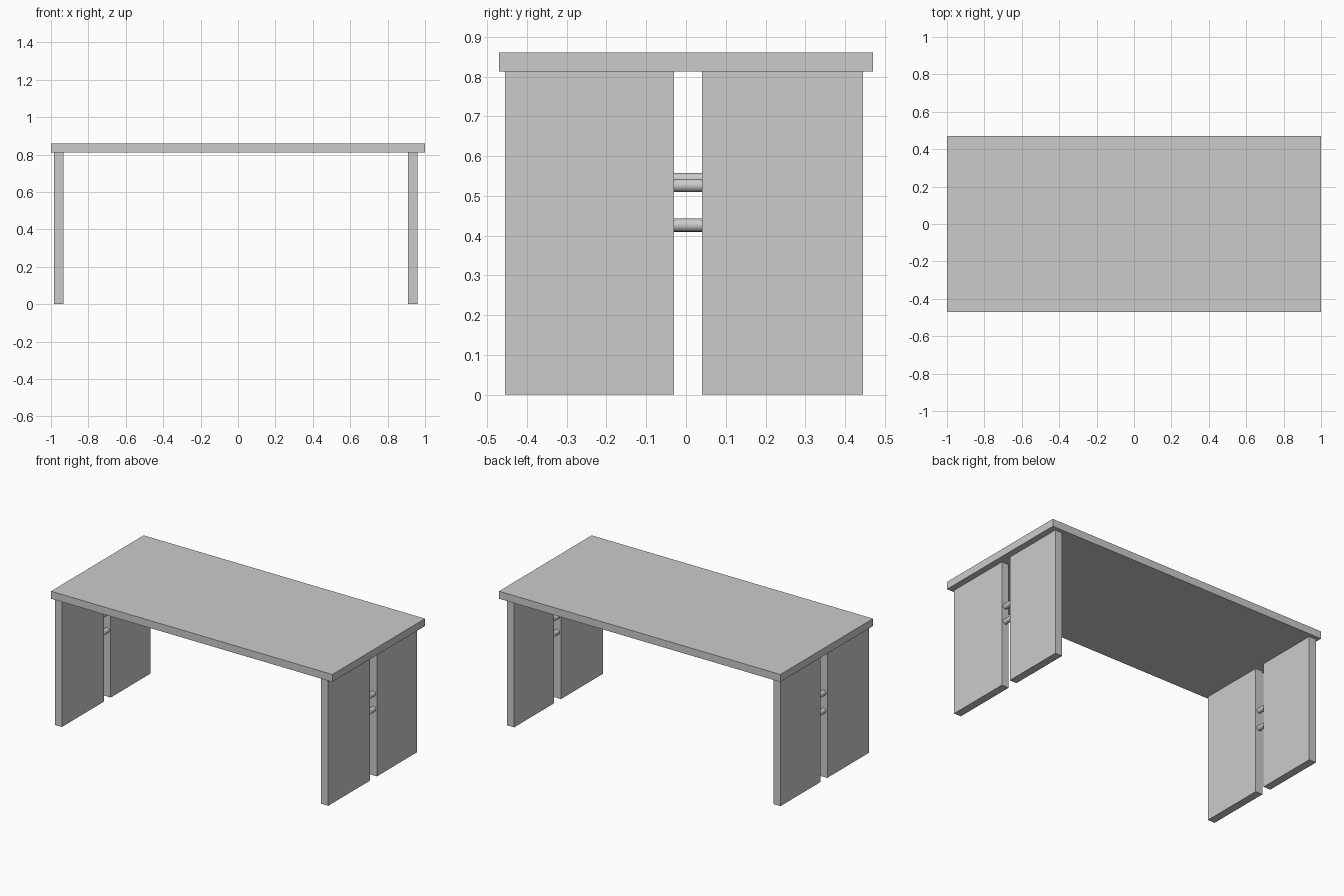
import bpy
import math

cube = bpy.data.objects.get("Cube")
if cube:
    bpy.data.objects.remove(cube, do_unlink=True)

grey = bpy.data.materials.new("plain grey")
grey.use_nodes = True
colour = (0.6, 0.6, 0.6, 1.0)
grey.diffuse_color = colour
grey.node_tree.nodes["Principled BSDF"].inputs["Base Color"].default_value = colour


def box(name, low, high):
    """Box between two opposite corners."""
    bpy.ops.mesh.primitive_cube_add(
        size=1, location=[(a + b) / 2 for a, b in zip(low, high)])
    ob = bpy.context.object
    ob.name = name
    ob.scale = [b - a for a, b in zip(low, high)]
    bpy.ops.object.transform_apply(location=False, rotation=False, scale=True)
    ob.data.materials.append(grey)


def rod(name, x, z, y0, y1, radius=0.0165):
    """Smooth round rod running along y."""
    bpy.ops.mesh.primitive_cylinder_add(
        vertices=32, radius=radius, depth=y1 - y0,
        location=(x, (y0 + y1) / 2, z), rotation=(math.pi / 2, 0, 0))
    ob = bpy.context.object
    ob.name = name
    ob.data.materials.append(grey)
    bpy.ops.object.shade_smooth_by_angle(angle=math.radians(40))


TOP_UNDERSIDE = 0.812
GAP_FRONT, GAP_BACK = -0.03, 0.04
THICKNESS = 0.05

# Table top
box("table_top", (-1, -0.47, TOP_UNDERSIDE), (1, 0.47, 0.86))

# Panel legs in pairs, each pair joined by two rods
for side, x, upper_z in (("left", 0.91, 0.526), ("right", -0.983, 0.541)):
    for end, y0, y1 in (("front", -0.455, GAP_FRONT), ("back", GAP_BACK, 0.445)):
        box(f"{end}_{side}_leg", (x, y0, 0), (x + THICKNESS, y1, TOP_UNDERSIDE))
    for level, z in (("upper", upper_z), ("lower", 0.426)):
        rod(f"{level}_{side}_rod", x + THICKNESS / 2, z, GAP_FRONT, GAP_BACK)
